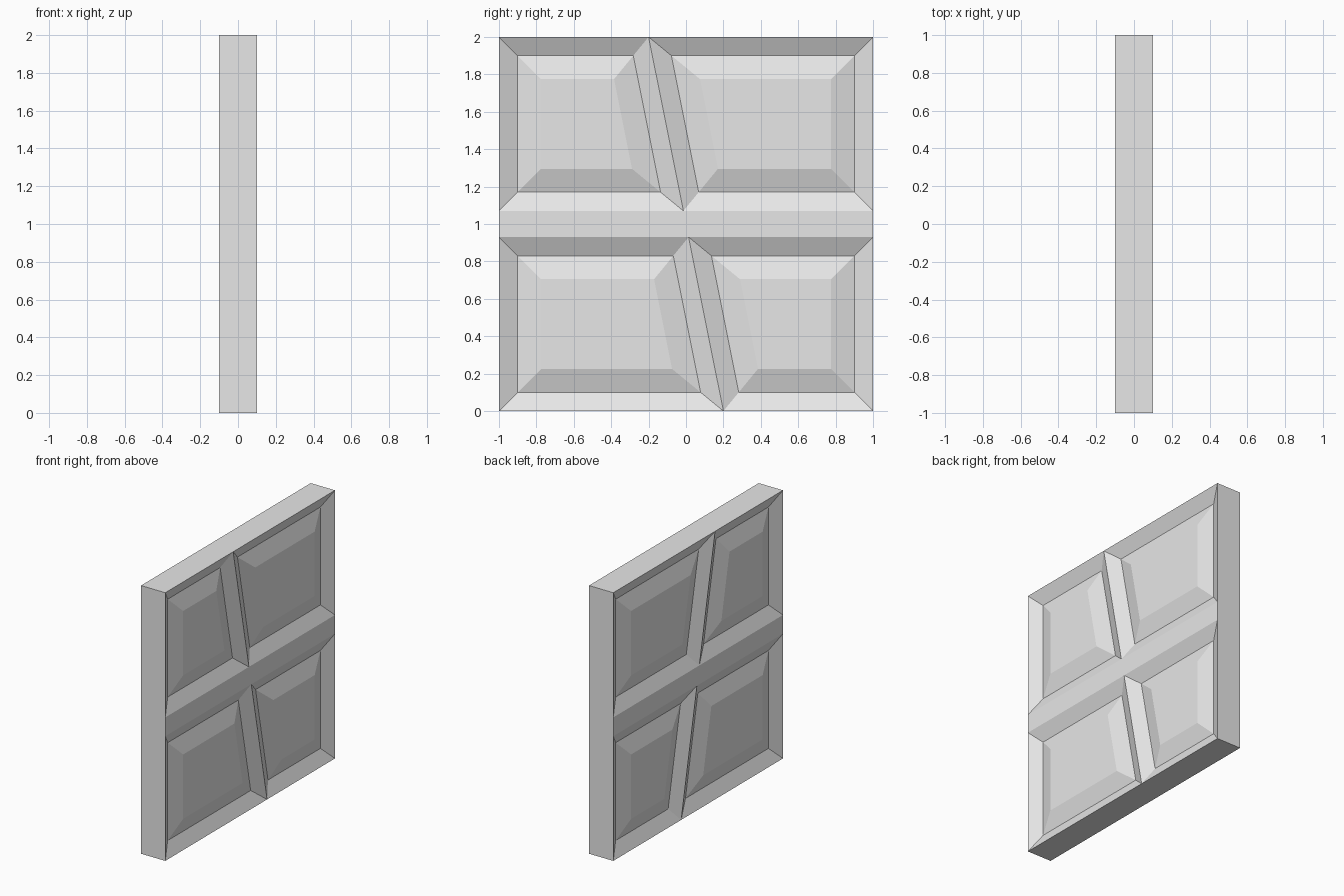
import bpy
import bmesh
from mathutils import Vector

cube = bpy.data.objects.get("Cube")
if cube:
    bpy.data.objects.remove(cube, do_unlink=True)

HALF_THICK = 0.1
RAIL_LOW, RAIL_HIGH = 0.93, 1.07

# Plain grey finish
grey = bpy.data.materials.new("plain grey")
grey.use_nodes = True
colour = (0.8, 0.8, 0.8, 1)
grey.diffuse_color = colour
grey.node_tree.nodes["Principled BSDF"].inputs["Base Color"].default_value = colour

# Flat sheet split by the middle rail and the leaning divider
bm = bmesh.new()
rows = []
for z in (0, RAIL_LOW, RAIL_HIGH, 2):
    lean = 0.2 - 0.2 * z
    rows.append([bm.verts.new((-HALF_THICK, y, z)) for y in (-1, lean, 1)])
for low, high in zip(rows, rows[1:]):
    for i in range(2):
        bm.faces.new((low[i], low[i + 1], high[i + 1], high[i]))

# Give the sheet its thickness
extruded = bmesh.ops.extrude_face_region(bm, geom=bm.faces[:], use_keep_orig=True)
verts = [g for g in extruded["geom"] if isinstance(g, bmesh.types.BMVert)]
bmesh.ops.translate(bm, verts=verts, vec=Vector((2 * HALF_THICK, 0, 0)))
bmesh.ops.recalc_face_normals(bm, faces=bm.faces[:])
bm.normal_update()

# Sink a groove round each cell on both sides, then raise its centre field
cells = [f for f in bm.faces if abs(f.normal.x) > 0.9
         and abs(f.calc_center_median().z - 1) > 0.2]
for width, depth in ((0.1, -0.05), (0.125, 0.04)):
    bmesh.ops.inset_individual(bm, faces=cells, thickness=width, depth=depth,
                               use_even_offset=True)

mesh = bpy.data.meshes.new("panel")
bm.to_mesh(mesh)
bm.free()
mesh.materials.append(grey)
panel = bpy.data.objects.new("four_cell_panel", mesh)
bpy.context.collection.objects.link(panel)
